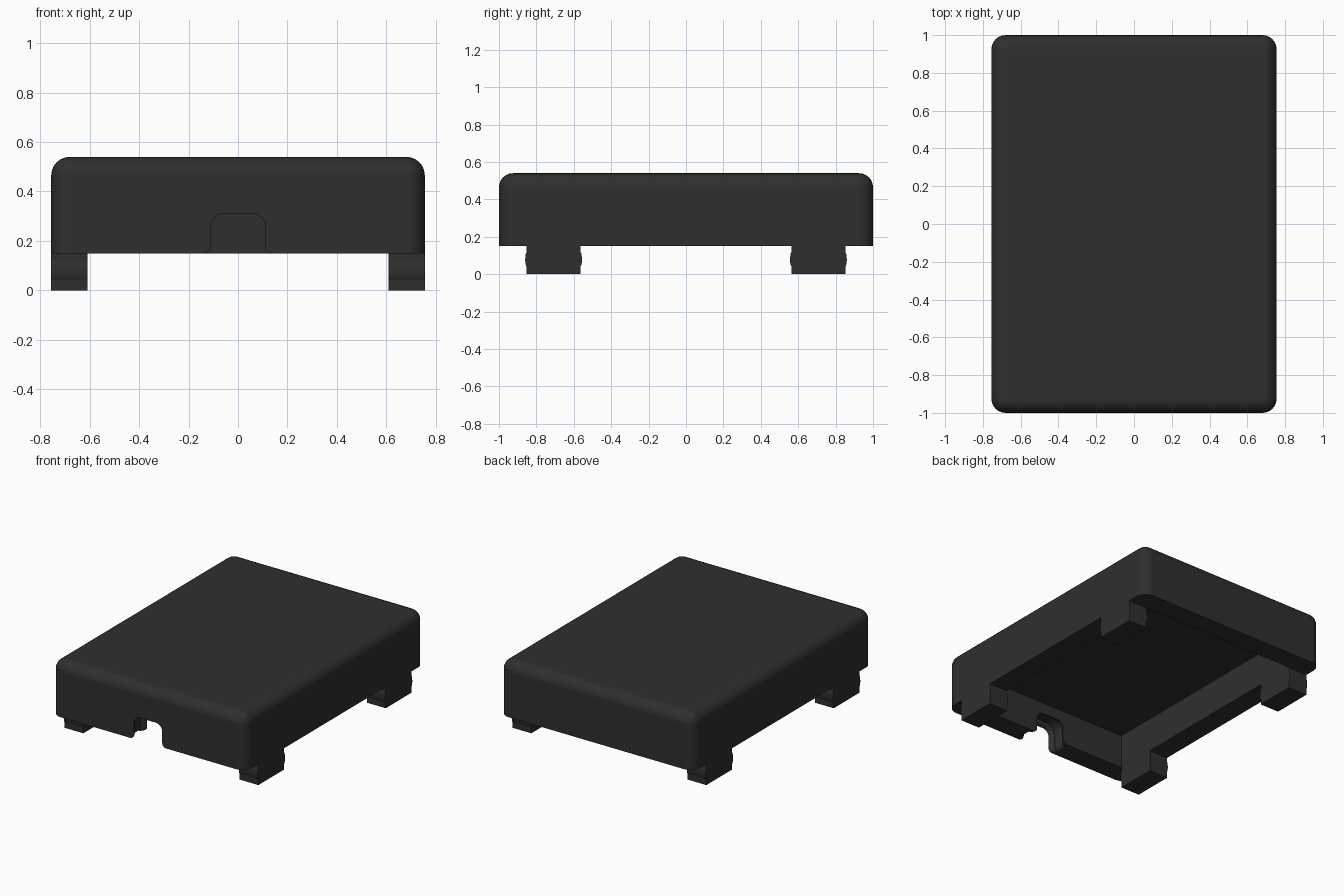
import bpy, bmesh, math

if "Cube" in bpy.data.objects:
    bpy.data.objects.remove(bpy.data.objects["Cube"])

HX, HY = 0.755, 1.0            # outer half sizes
WALL = 0.147
BASE, TOP, CEIL = 0.15, 0.54, 0.39
ROUND = 0.075                  # outer corner radius

mat = bpy.data.materials.new("charcoal plastic")
mat.diffuse_color = (0.028, 0.028, 0.028, 1)
mat.use_nodes = True
mat.node_tree.nodes["Principled BSDF"].inputs["Base Color"].default_value = mat.diffuse_color


def make_object(name, bm):
    bmesh.ops.recalc_face_normals(bm, faces=bm.faces[:])
    mesh = bpy.data.meshes.new(name)
    bm.to_mesh(mesh)
    bm.free()
    mesh.materials.append(mat)
    obj = bpy.data.objects.new(name, mesh)
    bpy.context.collection.objects.link(obj)
    return obj


def box(x, y, z0, z1):
    bm = bmesh.new()
    bmesh.ops.create_cube(bm, size=1)
    for v in bm.verts:
        v.co = (v.co.x * 2 * x, v.co.y * 2 * y, z0 if v.co.z < 0 else z1)
    return bm


def loft(rings):
    """Join equal-length closed rings into a capped solid."""
    bm = bmesh.new()
    rows = [[bm.verts.new(p) for p in ring] for ring in rings]
    n = len(rows[0])
    for a, b in zip(rows, rows[1:]):
        for i in range(n):
            j = (i + 1) % n
            bm.faces.new((a[i], a[j], b[j], b[i]))
    bm.faces.new(rows[0])
    bm.faces.new(rows[-1])
    return bm


def select_only(obj):
    bpy.ops.object.select_all(action='DESELECT')
    obj.select_set(True)
    bpy.context.view_layer.objects.active = obj


def arch(y, grow):
    """Notch outline: rounded top corners and feet that flare outward."""
    half, top, rad, flare = 0.11 + grow, 0.31 + grow, 0.05 + grow, 0.03
    side = [(half + flare, 0.1)]
    for i in range(6):
        a = math.pi / 2 * i / 5
        side.append((half + flare * (1 - math.sin(a)),
                     BASE + flare * (1 - math.cos(a))))
    for i in range(7):
        a = math.pi / 2 * i / 6
        side.append((half - rad + rad * math.cos(a), top - rad + rad * math.sin(a)))
    return ([(x, y, z) for x, z in side] +
            [(-x, y, z) for x, z in reversed(side)])


# Body: box with rounded top and vertical edges, open below
bm = box(HX, HY, BASE, TOP)
edges = [e for e in bm.edges if max(v.co.z for v in e.verts) > BASE + 0.1]
bmesh.ops.bevel(bm, geom=edges, offset=ROUND, segments=6, profile=0.5,
                affect='EDGES')
body = make_object("hollow_body", bm)

# Cutters: inner cavity and front cable notch with softened rims
cavity = make_object("cavity_cutter",
                     box(HX - WALL, HY - WALL, 0.05, CEIL))
fillet, yi = 0.03, -HY + WALL
angles = [math.pi / 2 * i / 5 for i in range(6)]
steps = [(-HY - 0.04, fillet)]
steps += [(-HY + fillet * math.sin(a), fillet * (1 - math.cos(a))) for a in angles]
steps += [(yi - fillet * math.sin(a), fillet * (1 - math.cos(a)))
          for a in reversed(angles)]
steps += [(yi + 0.04, fillet)]
notch = make_object("notch_cutter", loft([arch(y, g) for y, g in steps]))

select_only(body)
for cutter in (cavity, notch):
    mod = body.modifiers.new("cut", 'BOOLEAN')
    mod.operation, mod.solver, mod.object = 'DIFFERENCE', 'EXACT', cutter
    bpy.ops.object.modifier_apply(modifier=mod.name)
for cutter in (cavity, notch):
    bpy.data.objects.remove(cutter)
bpy.ops.object.shade_smooth_by_angle(angle=math.radians(35))
mod = body.modifiers.new("flat_normals", 'WEIGHTED_NORMAL')
mod.keep_sharp = True

# Feet: blocks flush with the side walls, slightly bulged front and back
bulge = [(0, 0), (0, 0.04), (0.006, 0.055), (0.008, 0.075),
         (0.006, 0.105), (0, 0.12), (0, BASE)]
y0, y1 = 0.564, 0.852
outline = ([(y1 + d, z) for d, z in bulge] +
           [(y0 - d, z) for d, z in reversed(bulge)])
for sx, side in ((-1, "left"), (1, "right")):
    for sy, end in ((-1, "front"), (1, "back")):
        rings = [[(sx * x, sy * y, z) for y, z in outline]
                 for x in (HX - WALL, HX)]
        foot = make_object(f"{end}_{side}_foot", loft(rings))
        select_only(foot)
        bpy.ops.object.shade_smooth_by_angle(angle=math.radians(20))
